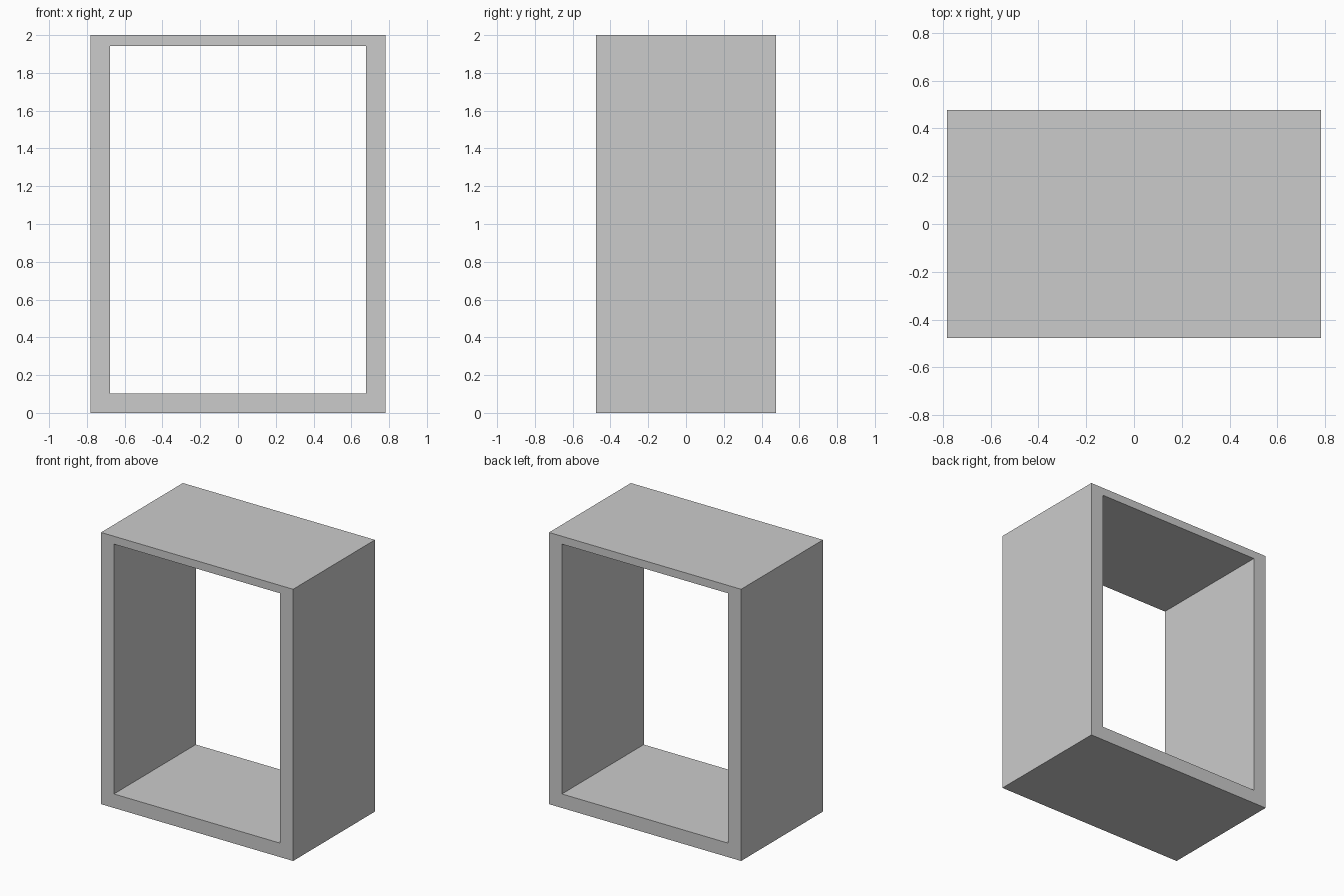
import bpy
import bmesh

if "Cube" in bpy.data.objects:
    bpy.data.objects.remove(bpy.data.objects["Cube"])

HALF_DEPTH = 0.476


def rectangle(x, z_low, z_high):
    return [(-x, z_low), (x, z_low), (x, z_high), (-x, z_high)]


# Open box frame: thick sides and base, thinner top, open front and back
outer = rectangle(0.782, 0.0, 2.0)
inner = rectangle(0.677, 0.103, 1.942)

bm = bmesh.new()
loops = [[bm.verts.new((x, y, z)) for x, z in profile]
         for profile, y in ((outer, -HALF_DEPTH), (outer, HALF_DEPTH),
                            (inner, HALF_DEPTH), (inner, -HALF_DEPTH))]

# Join the loops in turn: outside walls, back rim, inside walls, front rim
for a, b in zip(loops, loops[1:] + loops[:1]):
    for i in range(4):
        j = (i + 1) % 4
        bm.faces.new((a[i], a[j], b[j], b[i]))

bmesh.ops.recalc_face_normals(bm, faces=bm.faces)
mesh = bpy.data.meshes.new("box_frame")
bm.to_mesh(mesh)
bm.free()
bpy.context.collection.objects.link(bpy.data.objects.new("box_frame", mesh))
